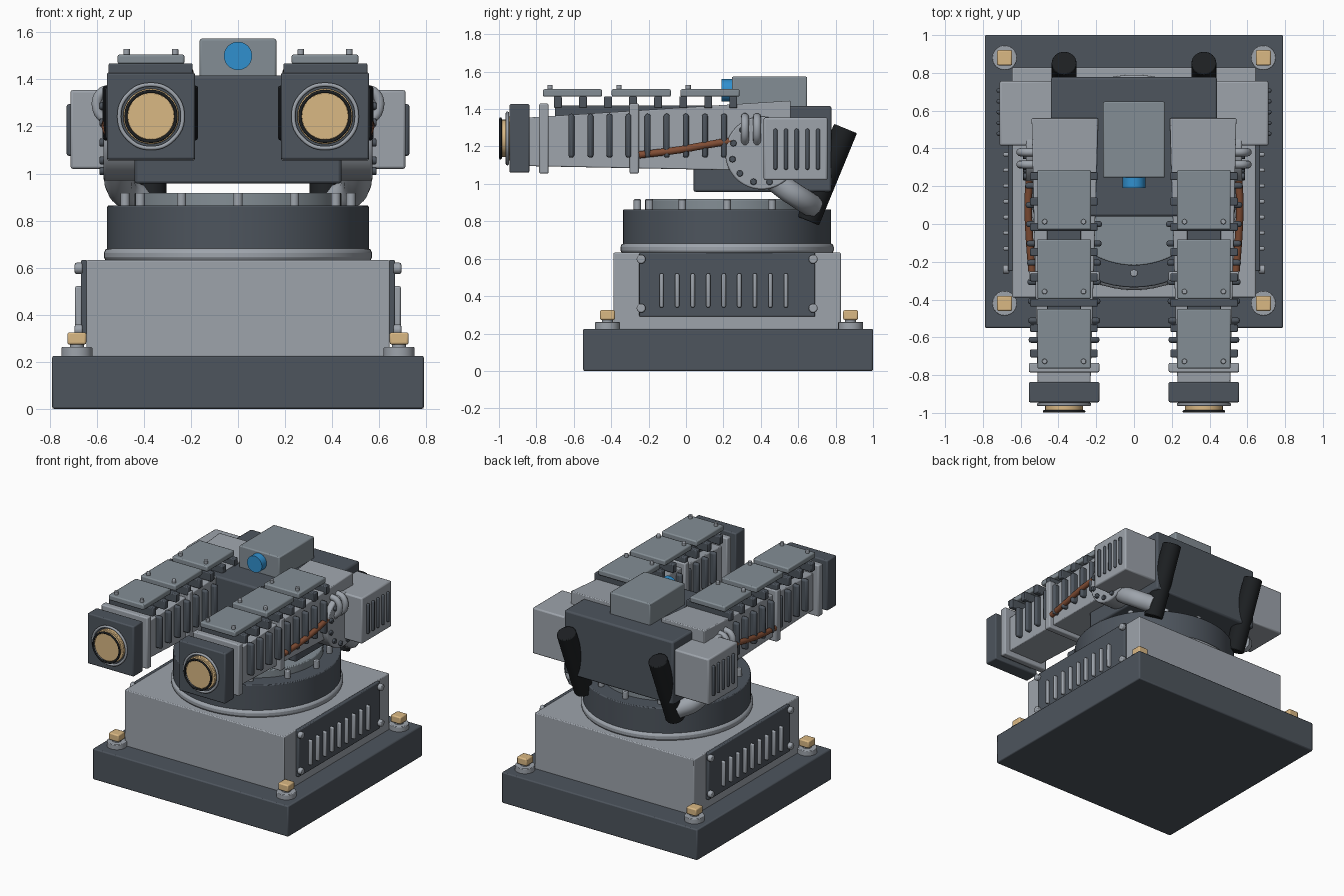
import bpy, bmesh
from math import radians, sin, cos, pi
from mathutils import Vector, Matrix

if "Cube" in bpy.data.objects:
    bpy.data.objects.remove(bpy.data.objects["Cube"])


def material(name, rgb):
    m = bpy.data.materials.new(name)
    m.diffuse_color = (*rgb, 1)
    m.use_nodes = True
    m.node_tree.nodes["Principled BSDF"].inputs["Base Color"].default_value = m.diffuse_color
    return m


LIGHT = material("light_grey", (0.34, 0.37, 0.41))
MID = material("mid_grey", (0.23, 0.27, 0.30))
DARK = material("dark_grey", (0.075, 0.09, 0.11))
BLACK = material("black", (0.012, 0.014, 0.016))
TAN = material("tan", (0.70, 0.48, 0.23))
BLUE = material("blue", (0.03, 0.28, 0.62))
BROWN = material("brown", (0.22, 0.075, 0.035))


def add_mods(ob, bevel, mirror):
    if bevel:
        b = ob.modifiers.new("bevel", "BEVEL")
        b.width, b.segments, b.limit_method = bevel, 2, "ANGLE"
        b.angle_limit = radians(40)
    if mirror:
        ob.modifiers.new("mirror", "MIRROR").use_axis = (True, False, False)


def part(name, mat, bm, bevel=0.0, mirror=False):
    bmesh.ops.recalc_face_normals(bm, faces=bm.faces)
    me = bpy.data.meshes.new(name)
    bm.to_mesh(me)
    bm.free()
    me.shade_smooth()
    me.set_sharp_from_angle(angle=radians(35))
    me.materials.append(mat)
    ob = bpy.data.objects.new(name, me)
    bpy.context.collection.objects.link(ob)
    add_mods(ob, bevel, mirror)
    return ob


def box(bm, x, y, z):
    """Box from (min, max) pairs."""
    c = [sum(p) / 2 for p in (x, y, z)]
    s = [p[1] - p[0] for p in (x, y, z)]
    return bmesh.ops.create_cube(bm, size=1, matrix=Matrix.Translation(c) @ Matrix.Diagonal((*s, 1)))["verts"]


def cyl(bm, a, b, r, n=32, r2=None):
    a, b = Vector(a), Vector(b)
    d = b - a
    m = Matrix.Translation((a + b) / 2) @ d.to_track_quat("Z", "Y").to_matrix().to_4x4()
    bmesh.ops.create_cone(bm, cap_ends=True, segments=n, radius1=r, radius2=r if r2 is None else r2,
                          depth=d.length, matrix=m)


def boxes(name, mat, items, bevel=0.0, mirror=False):
    bm = bmesh.new()
    for it in items:
        box(bm, *it)
    return part(name, mat, bm, bevel, mirror)


def cyls(name, mat, items, bevel=0.0, mirror=False):
    bm = bmesh.new()
    for it in items:
        cyl(bm, *it)
    return part(name, mat, bm, bevel, mirror)


def tube(name, mat, pts, r, mirror=True, cyclic=False):
    cu = bpy.data.curves.new(name, "CURVE")
    cu.dimensions, cu.bevel_depth, cu.bevel_resolution = "3D", r, 3
    cu.use_fill_caps, cu.resolution_u = True, 6
    sp = cu.splines.new("BEZIER")
    sp.bezier_points.add(len(pts) - 1)
    for p, co in zip(sp.bezier_points, pts):
        p.co = co
        p.handle_left_type = p.handle_right_type = "AUTO"
    sp.use_cyclic_u = cyclic
    cu.materials.append(mat)
    ob = bpy.data.objects.new(name, cu)
    bpy.context.collection.objects.link(ob)
    add_mods(ob, 0, mirror)


# Base plate and pedestal
boxes("base_plate", DARK, [((-.79, .79), (-.55, 1.0), (0, .225))], .008)
boxes("pedestal", LIGHT, [((-.645, .645), (-.388, .828), (.22, .632))], .006)
CY = .22

# Anchor bolts at the corners
cyls("anchor_washers", LIGHT, [((.685, y, .22), (.685, y, .262), .066) for y in (-.42, .88)], .004, True)
cyls("anchor_studs", LIGHT, [((.685, y, .26), (.685, y, .28), .03) for y in (-.42, .88)], 0, True)
boxes("anchor_nuts", TAN, [((.645, .725), (y - .04, y + .04), (.273, .325)) for y in (-.42, .88)], .008, True)

# Side vent panels with louvres and screws
boxes("vent_panel", DARK, [((.64, .668), (-.25, .69), (.29, .632))], .006, True)
boxes("vent_louvres", LIGHT, [((.66, .693), (y - .011, y + .011), (.338, .522))
                              for y in [-.13 + .083 * i for i in range(9)]], .009, True)
cyls("vent_screws", LIGHT, [((.66, y, z), (.694, y, z), .024, 16)
                            for y in (-.24, .68) for z in (.335, .597)], .007, True)

# Turntable: flange, dark drum, upper disc and bolt circle
cyls("turntable_flange", LIGHT, [((0, CY, .625), (0, CY, .683), .57, 64)], .02)
cyls("turntable_drum", DARK, [((0, CY, .67), (0, CY, .864), .556, 64)], .006)
cyls("turntable_disc", MID, [((0, CY, .85), (0, CY, .918), .44, 64)], .006)
ring = [(.48 * sin(i * pi / 6), CY - .48 * cos(i * pi / 6)) for i in range(12)]
cyls("turntable_bolts", LIGHT, [((x, y, .86), (x, y, .918), .02, 12) for x, y in ring], .005)

# Central housing with sensor box on top
boxes("housing", DARK, [((-.44, .44), (.04, .778), (.957, 1.417))], .012)
boxes("sensor_box", MID, [((-.163, .163), (.245, .648), (1.40, 1.573))], .008)
cyls("sensor_lens", BLUE, [((0, .26, 1.5), (0, .19, 1.5), .06)])

# Barrels, tapered towards the front
AX, AZ = .37, 1.243
bm = bmesh.new()
for v in box(bm, (.23, .51), (-.84, .56), (1.095, 1.355)):
    if v.co.y > 0:
        v.co.x = AX + (.172 if v.co.x > AX else -.18)
        v.co.z = 1.445 if v.co.z > AZ else 1.067
part("barrel", LIGHT, bm, .006, True)
boxes("barrel_collars", LIGHT, [((.183, .557), (y, y + .05), (1.055, 1.43)) for y in (-.785, -.302)], .008, True)
boxes("muzzle_block", DARK, [((.183, .557), (-.944, -.837), (1.06, 1.427))], .008, True)

# Muzzle lens and its rings
cyls("muzzle_lens", TAN, [((AX, -.93, AZ), (AX, -.962, AZ), .118),
                          ((AX, -.955, AZ), (AX, -.988, AZ), .1)], .004, True)


def circle(y, r, n=8):
    return [(AX + r * cos(2 * pi * i / n), y, AZ + r * sin(2 * pi * i / n)) for i in range(n)]


tube("muzzle_outer_ring", LIGHT, circle(-.955, .135), .009, cyclic=True)
tube("muzzle_front_ring", BLACK, circle(-.992, .106), .007, cyclic=True)

# Dark ribs along both sides of each barrel
ribs = []
for i in range(9):
    y = -.613 + .102 * i
    w = .155 + .03 * (y + .84) / 1.4
    ribs += [((AX + s * w - .028, AX + s * w + .028), (y - .016, y + .016), (1.14, 1.375)) for s in (-1, 1)]
boxes("barrel_ribs", DARK, ribs, .013, True)

# Top rail: cross bars, plates and screws
boxes("rail_bars", DARK, [((.193, .55), (y - .021, y + .021), (1.405, 1.468))
                          for y in [-.685 + .134 * i for i in range(8)]], .006, True)
boxes("rail_supports", DARK, [((.28, .46), (-.7, .27), (1.34, 1.42))], .004, True)
boxes("rail_plates", MID, [((.228, .512), (y, y + .316), (1.466, 1.506))
                           for y in (-.765, -.397, -.03)], .008, True)
cyls("rail_screws", LIGHT, [((AX + s * .103, y, 1.5), (AX + s * .103, y, 1.53), .014, 12)
                            for y in (-.727, -.358, .012) for s in (-1, 1)], .004, True)

# Copper cable along the outer side
tube("barrel_cable", BROWN, [(.54, -.25, 1.155), (.555, -.05, 1.18), (.56, .12, 1.21), (.55, .28, 1.235)], .02)

# Pivot disc with screws and short hoses
PY, PZ = .405, 1.165
cyls("pivot_disc", LIGHT, [((.43, PY, PZ), (.572, PY, PZ), .195, 48)], .008, True)
angles = [radians(130 + 31 * i) for i in range(6)]
cyls("pivot_screws", DARK, [((.56, PY + .16 * cos(a), PZ + .16 * sin(a)),
                             (.588, PY + .16 * cos(a), PZ + .16 * sin(a)), .017, 12) for a in angles], .004, True)
for i, y in enumerate((.315, .38)):
    tube(f"pivot_hose_{i + 1}", LIGHT, [(.52, y, 1.36), (.585, y, 1.34), (.597, y, 1.27), (.55, y, 1.215)], .022)

# Bent support strut and rear pistons
tube("support_strut", LIGHT, [(.5, .40, 1.10), (.505, .50, 1.0), (.49, .60, .93), (.40, .68, .88)], .064)
cyls("rear_piston", BLACK, [((AX, .65, .803), (AX, .853, 1.296), .066)], .006, True)

# Side pods with vents
boxes("side_pod", LIGHT, [((.43, .712), (.415, .757), (1.02, 1.355))], .01, True)
boxes("side_pod_vents", DARK, [((.70, .728), (y - .011, y + .011), (1.075, 1.295))
                               for y in [.478 + .057 * i for i in range(5)]], .009, True)
